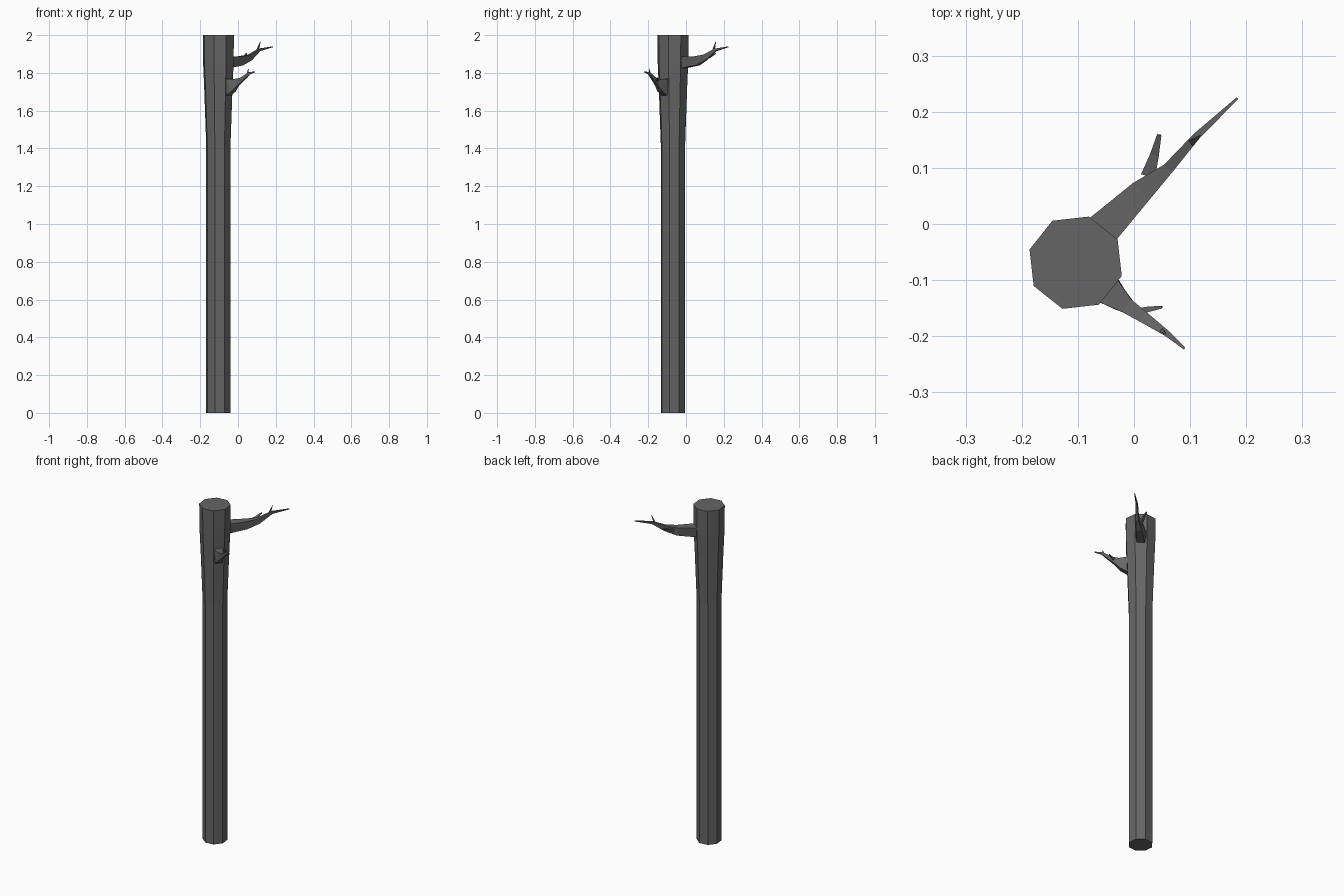
import bpy, bmesh, math
from mathutils import Vector

cube = bpy.data.objects.get("Cube")
if cube:
    bpy.data.objects.remove(cube, do_unlink=True)

bark = bpy.data.materials.new("dark_grey_bark")
bark.use_nodes = True
bark.diffuse_color = (0.13, 0.13, 0.13, 1)
bark.node_tree.nodes["Principled BSDF"].inputs["Base Color"].default_value = (0.13, 0.13, 0.13, 1)


def loft(name, rings):
    """Skin a list of equal-sized rings and cap both ends."""
    bm = bmesh.new()
    loops = [[bm.verts.new(p) for p in ring] for ring in rings]
    n = len(loops[0])
    for a, b in zip(loops, loops[1:]):
        for i in range(n):
            j = (i + 1) % n
            bm.faces.new((a[i], a[j], b[j], b[i]))
    bm.faces.new(loops[0][::-1])
    bm.faces.new(loops[-1])
    bmesh.ops.recalc_face_normals(bm, faces=bm.faces)
    mesh = bpy.data.meshes.new(name)
    bm.to_mesh(mesh)
    bm.free()
    mesh.materials.append(bark)
    obj = bpy.data.objects.new(name, mesh)
    bpy.context.collection.objects.link(obj)
    return obj


def limb(name, stations):
    """Tapered four-sided limb through (x, y, z, width, height) stations."""
    pts = [Vector(s[:3]) for s in stations]
    rings = []
    for i, (p, s) in enumerate(zip(pts, stations)):
        t = (pts[min(i + 1, len(pts) - 1)] - pts[max(i - 1, 0)]).normalized()
        side = t.cross(Vector((0, 0, 1))).normalized()
        up = Vector((0, 0, 1)) if i == 0 else side.cross(t)
        w, h = s[3] / 2, s[4] / 2
        # underside is a little narrower than the top
        rings.append([p + side * w + up * h, p - side * w + up * h,
                      p - side * w * 0.7 - up * h, p + side * w * 0.7 - up * h])
    return loft(name, rings)


# Octagonal trunk, swelling near the top
def octagon(r, z):
    angles = [math.radians(29 + 45 * k) for k in range(8)]
    return [(-0.104 + r * math.cos(a), -0.069 + r * math.sin(a), z) for a in angles]


loft("trunk", [octagon(r, z) for r, z in
               ((0.067, 0), (0.067, 1.42), (0.078, 1.72), (0.084, 1.85), (0.0855, 2))])

# Upper branch with two twigs
limb("upper_branch", [(-0.058, -0.012, 1.855, 0.062, 0.06), (0.015, 0.06, 1.864, 0.042, 0.048),
                      (0.065, 0.103, 1.882, 0.02, 0.032), (0.113, 0.158, 1.922, 0.013, 0.014),
                      (0.184, 0.224, 1.938, 0.004, 0.004)])
limb("upper_side_twig", [(0.025, 0.085, 1.872, 0.026, 0.02), (0.037, 0.125, 1.885, 0.016, 0.012),
                         (0.045, 0.159, 1.903, 0.008, 0.003)])
limb("upper_top_twig", [(0.1, 0.143, 1.912, 0.012, 0.014), (0.11, 0.151, 1.938, 0.008, 0.008),
                        (0.118, 0.158, 1.965, 0.002, 0.002)])

# Lower branch, flared at the root, with two twigs
limb("lower_branch", [(-0.05, -0.114, 1.725, 0.056, 0.09), (-0.033, -0.13, 1.735, 0.05, 0.07),
                      (-0.007, -0.15, 1.749, 0.028, 0.04), (0.02, -0.168, 1.764, 0.021, 0.022),
                      (0.06, -0.196, 1.798, 0.011, 0.012), (0.09, -0.222, 1.806, 0.004, 0.004)])
limb("lower_side_twig", [(0.008, -0.158, 1.758, 0.016, 0.014), (0.025, -0.152, 1.764, 0.01, 0.009),
                         (0.05, -0.148, 1.775, 0.005, 0.003)])
limb("lower_top_twig", [(0.047, -0.188, 1.788, 0.009, 0.01), (0.052, -0.192, 1.803, 0.006, 0.006),
                        (0.056, -0.196, 1.822, 0.002, 0.002)])
